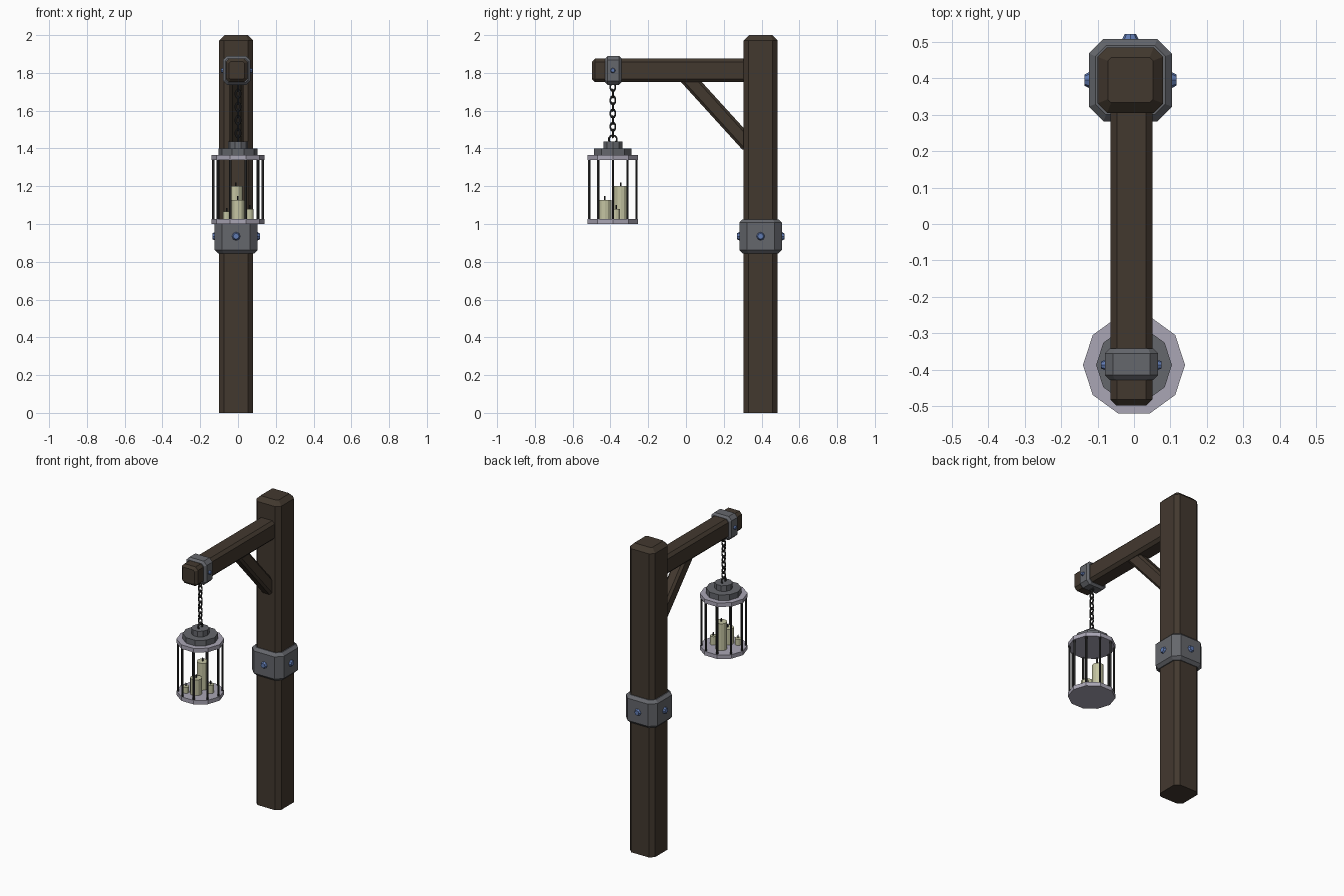
import bpy, bmesh
from math import radians, pi, sin, cos
from mathutils import Vector, Matrix

if "Cube" in bpy.data.objects:
    bpy.data.objects.remove(bpy.data.objects["Cube"])


def material(name, rgb):
    m = bpy.data.materials.new(name)
    m.diffuse_color = (*rgb, 1)
    m.use_nodes = True
    m.node_tree.nodes["Principled BSDF"].inputs["Base Color"].default_value = m.diffuse_color
    return m


WOOD = material("dark_wood", (0.055, 0.04, 0.028))
IRON = material("iron", (0.13, 0.135, 0.15))
STEEL = material("pale_steel", (0.40, 0.38, 0.46))
BLACK = material("black_iron", (0.03, 0.03, 0.03))
BLUE = material("blue_rivet", (0.12, 0.20, 0.45))
WAX = material("wax", (0.55, 0.55, 0.36))


def chamfered_bar(name, start, end, hx, hy, c, mat, e0=0.0, e1=0.0):
    """Octagonal-section bar from start to end; e0/e1 are the end chamfers."""
    start, end = Vector(start), Vector(end)
    axis = (end - start).normalized()
    side = Vector((1, 0, 0))
    up = axis.cross(side)
    length = (end - start).length
    stations = [(0, e0)] + ([(e0, 0)] if e0 else [])
    stations += ([(length - e1, 0)] if e1 else []) + [(length, e1)]
    bm = bmesh.new()
    rings = []
    for t, inset in stations:
        a, b = hx - inset, hy - inset
        k = max(c - inset * 0.6, 0.004)
        pts = [(a, -b + k), (a, b - k), (a - k, b), (-a + k, b),
               (-a, b - k), (-a, -b + k), (-a + k, -b), (a - k, -b)]
        rings.append([bm.verts.new(start + axis * t + side * u + up * v) for u, v in pts])
    for r, s in zip(rings, rings[1:]):
        for i in range(8):
            j = (i + 1) % 8
            bm.faces.new((r[i], r[j], s[j], s[i]))
    bm.faces.new(rings[0])
    bm.faces.new(rings[-1])
    bmesh.ops.recalc_face_normals(bm, faces=bm.faces)
    me = bpy.data.meshes.new(name)
    bm.to_mesh(me)
    bm.free()
    ob = bpy.data.objects.new(name, me)
    bpy.context.collection.objects.link(ob)
    me.materials.append(mat)
    return ob


def finish(name, mat):
    ob = bpy.context.object
    ob.name = name
    ob.data.materials.append(mat)
    return ob


def disc(name, x, y, z0, z1, r, sides, mat):
    bpy.ops.mesh.primitive_cylinder_add(vertices=sides, radius=r, depth=z1 - z0,
                                        location=(x, y, (z0 + z1) / 2),
                                        rotation=(0, 0, pi / 2))
    return finish(name, mat)


def rivet(name, pos, normal, r):
    n = Vector(normal)
    bpy.ops.mesh.primitive_cone_add(vertices=8, radius1=r, radius2=r * 0.55, depth=0.024,
                                    location=pos,
                                    rotation=n.to_track_quat('Z', 'Y').to_euler())
    return finish(name, BLUE)


def link(name, z, turn, major, minor, stretch):
    bpy.ops.mesh.primitive_torus_add(major_segments=10, minor_segments=5, major_radius=major,
                                     minor_radius=minor, location=(0, LY, z),
                                     rotation=(0, pi / 2, turn))
    ob = finish(name, BLACK)
    ob.scale.x = stretch
    return ob


# Timber frame
PX, PY, BX, BZ, LY = -0.01, 0.395, -0.007, 1.813, -0.387
chamfered_bar("post", (PX, PY, 0), (PX, PY, 2), 0.09, 0.09, 0.026, WOOD, e1=0.028)
chamfered_bar("beam", (BX, -0.498, BZ), (BX, 0.32, BZ), 0.0575, 0.0625, 0.018, WOOD, e0=0.016)
chamfered_bar("brace", (BX, 0.0, 1.783), (BX, 0.33, 1.42), 0.037, 0.041, 0.014, WOOD)

# Metal bands
chamfered_bar("post_band", (PX, PY, 0.845), (PX, PY, 1.025), 0.114, 0.113, 0.04, IRON, 0.018, 0.018)
chamfered_bar("beam_band", (BX, -0.428, BZ), (BX, -0.342, BZ), 0.073, 0.077, 0.022, IRON, 0.013, 0.013)

# Rivets
for i in range(4):
    n = Vector((round(cos(i * pi / 2)), round(sin(i * pi / 2)), 0))
    rivet(f"post_rivet_{i}", Vector((PX, PY, 0.935)) + n * 0.114, n, 0.028)
for s in (-1, 1):
    rivet(f"beam_rivet_{s}", (BX + s * 0.071, LY, BZ), (s, 0, 0), 0.018)

# Chain and hanging ring
for i in range(8):
    link(f"chain_link_{i}", 1.725 - 0.035 * i, (i % 2) * pi / 2, 0.0135, 0.005, 1.5)
link("lantern_ring", 1.448, 0, 0.021, 0.0055, 1)

# Lantern plates and cap
disc("lantern_base", 0, LY, 1.0, 1.026, 0.14, 10, STEEL)
disc("lantern_roof", 0, LY, 1.338, 1.364, 0.14, 10, STEEL)
disc("cap_lower", 0, LY, 1.36, 1.40, 0.104, 10, IRON)
disc("cap_upper", 0, LY, 1.395, 1.436, 0.053, 10, IRON)

# Lantern bars at the plate corners
for i in range(10):
    a = radians(36 * i)
    disc(f"lantern_bar_{i}", 0.131 * cos(a), LY + 0.131 * sin(a), 1.02, 1.345, 0.007, 6, BLACK)

# Candles with wicks
for i, (x, y, r, top) in enumerate([(-0.012, -0.345, 0.035, 1.20), (0.0, -0.43, 0.035, 1.128),
                                    (0.062, -0.37, 0.02, 1.08), (-0.06, -0.45, 0.02, 1.065)]):
    disc(f"candle_{i}", x, y, 1.02, top, r, 12, WAX)
    disc(f"wick_{i}", x, y, top - 0.005, top + 0.02, 0.004, 5, BLACK)
